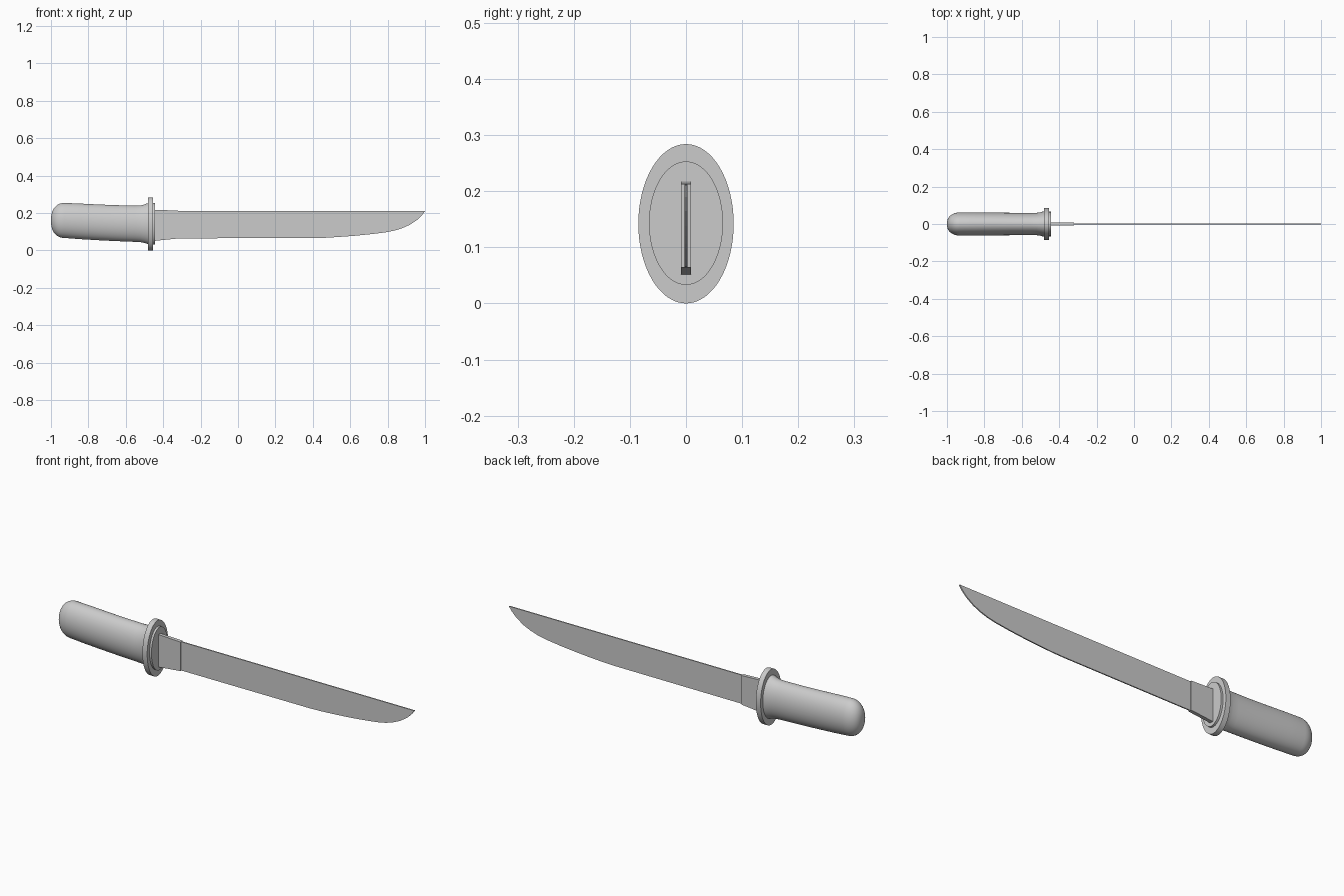
import bpy, bmesh, math

if "Cube" in bpy.data.objects:
    bpy.data.objects.remove(bpy.data.objects["Cube"])


def finish(name, bm, smooth=True):
    bmesh.ops.recalc_face_normals(bm, faces=bm.faces[:])
    mesh = bpy.data.meshes.new(name)
    bm.to_mesh(mesh)
    bm.free()
    ob = bpy.data.objects.new(name, mesh)
    bpy.context.collection.objects.link(ob)
    if smooth:
        bpy.ops.object.select_all(action='DESELECT')
        bpy.context.view_layer.objects.active = ob
        ob.select_set(True)
        bpy.ops.object.shade_smooth_by_angle(angle=math.radians(35))
    return ob


def loft(name, rings, smooth=True):
    """Skin a list of equally sized closed rings and cap both ends."""
    bm = bmesh.new()
    loops = [[bm.verts.new(p) for p in ring] for ring in rings]
    n = len(loops[0])
    for a, b in zip(loops, loops[1:]):
        for i in range(n):
            j = (i + 1) % n
            bm.faces.new((a[i], a[j], b[j], b[i]))
    bm.faces.new(loops[0])
    bm.faces.new(loops[-1])
    return finish(name, bm, smooth)


def ellipse(x, low, high, ry, n=64):
    zc, rz = (low + high) / 2, (high - low) / 2
    return [(x, ry * math.cos(2 * math.pi * i / n), zc + rz * math.sin(2 * math.pi * i / n))
            for i in range(n)]


def rect(x, low, high, hy):
    return [(x, -hy, low), (x, hy, low), (x, hy, high), (x, -hy, high)]


# Handle: rounded butt, slight droop, flare at the guard
rings = []
for k in range(10):
    t = math.radians(4 + 86 * k / 9)
    s = math.sin(t) ** 0.8
    rings.append(ellipse(-0.93 - 0.07 * math.cos(t), 0.160 - 0.093 * s, 0.160 + 0.094 * s, 0.062 * s))
for x, low, high, ry in [(-0.85, 0.061, 0.251, 0.062), (-0.75, 0.055, 0.246, 0.061),
                         (-0.65, 0.050, 0.242, 0.060), (-0.55, 0.046, 0.240, 0.060),
                         (-0.52, 0.044, 0.241, 0.060), (-0.50, 0.040, 0.246, 0.063),
                         (-0.485, 0.035, 0.252, 0.067), (-0.478, 0.033, 0.253, 0.068)]:
    rings.append(ellipse(x, low, high, ry))
loft("handle", rings)

# Oval guard and raised collar
loft("guard", [ellipse(x, 0.0, 0.284, 0.085) for x in (-0.482, -0.455)])
loft("collar", [ellipse(x, 0.033, 0.253, 0.066) for x in (-0.470, -0.444)])

# Tapered sleeve around the blade root
loft("blade_sleeve", [rect(-0.46, 0.050, 0.218, 0.009), rect(-0.32, 0.064, 0.213, 0.009)], False)

# Blade with straight spine and curved belly
belly = [(-0.34, 0.065), (0.40, 0.066), (0.47, 0.068), (0.55, 0.073), (0.63, 0.079), (0.71, 0.087),
         (0.79, 0.097), (0.84, 0.107), (0.88, 0.120), (0.92, 0.138), (0.96, 0.165), (0.985, 0.190),
         (1.0, 0.210)]
loft("blade", [rect(x, z, 0.212, 0.003) for x, z in belly], False)
